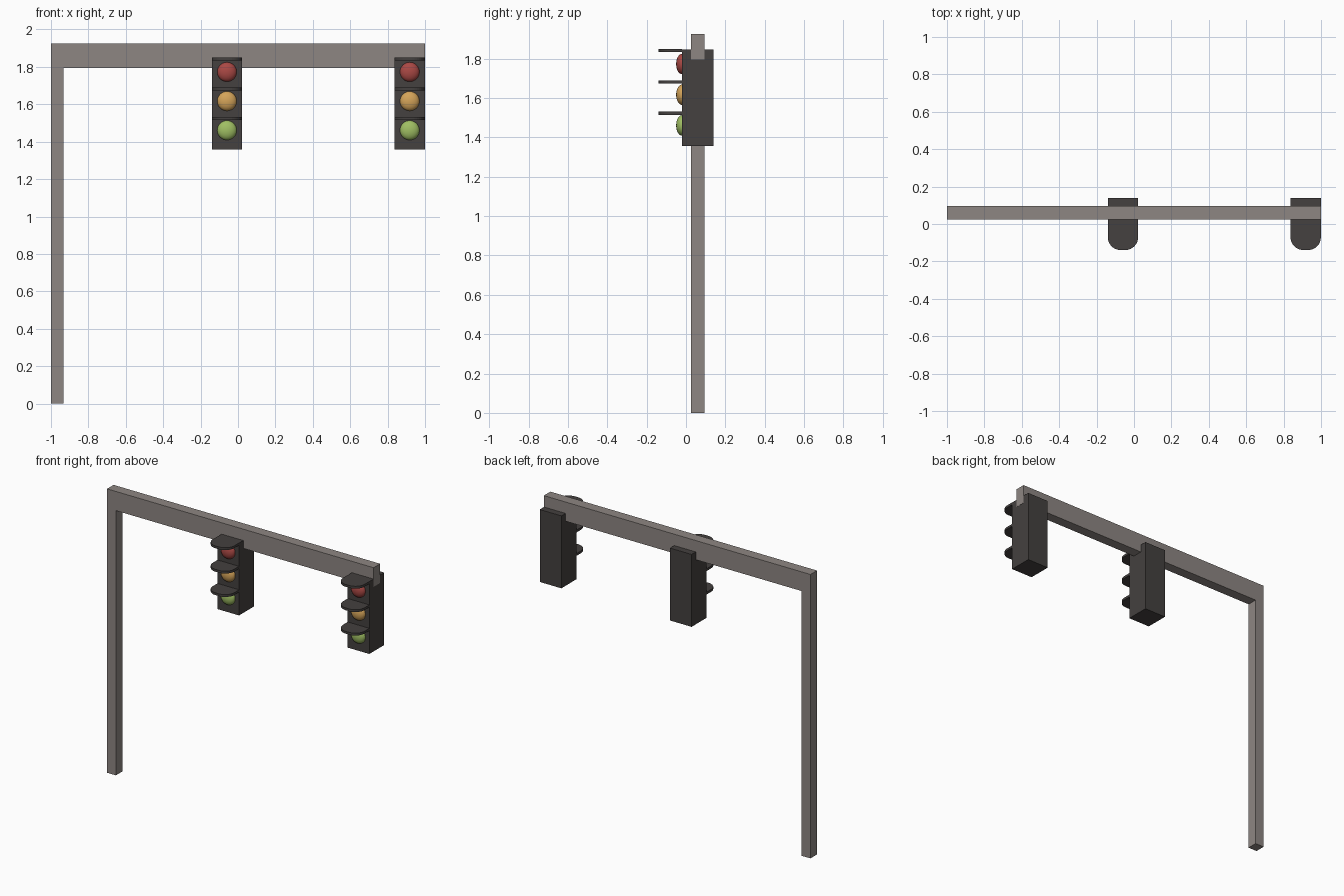
import bpy, bmesh
from math import sin, cos, pi

if "Cube" in bpy.data.objects:
    bpy.data.objects.remove(bpy.data.objects["Cube"], do_unlink=True)


def material(name, r, g, b):
    m = bpy.data.materials.new(name)
    m.use_nodes = True
    m.diffuse_color = (r, g, b, 1)
    bsdf = m.node_tree.nodes["Principled BSDF"]
    bsdf.inputs["Base Color"].default_value = (r, g, b, 1)
    bsdf.inputs["Roughness"].default_value = 0.8
    return m


GREY = material("warm_grey_steel", 0.27, 0.24, 0.225)
DARK = material("dark_housing", 0.058, 0.052, 0.05)
RED = material("red_lens", 0.40, 0.065, 0.058)
AMBER = material("amber_lens", 0.66, 0.37, 0.10)
GREEN = material("green_lens", 0.35, 0.52, 0.125)


def finish(bm, name, mat):
    bmesh.ops.recalc_face_normals(bm, faces=bm.faces)
    mesh = bpy.data.meshes.new(name)
    bm.to_mesh(mesh)
    bm.free()
    mesh.materials.append(mat)
    ob = bpy.data.objects.new(name, mesh)
    bpy.context.collection.objects.link(ob)
    return ob


def box(name, lo, hi, mat):
    bm = bmesh.new()
    bmesh.ops.create_cube(bm, size=1)
    for v in bm.verts:
        v.co = [(a + b) / 2 + c * (b - a) for a, b, c in zip(lo, hi, v.co)]
    return finish(bm, name, mat)


def visor(name, x, top):
    """Flat shelf with a rounded front edge."""
    half, radius, back, front, thick = 0.081, 0.068, -0.02, -0.139, 0.016
    outline = [(x + half, back), (x - half, back)]
    for side, start in ((-1, pi), (1, 1.5 * pi)):
        for i in range(9):
            a = start + i * pi / 16
            outline.append((x + side * (half - radius) + radius * cos(a),
                            front + radius + radius * sin(a)))
    bm = bmesh.new()
    face = bm.faces.new([bm.verts.new((px, py, top - thick)) for px, py in outline])
    ext = bmesh.ops.extrude_face_region(bm, geom=[face])
    for v in ext["geom"]:
        if isinstance(v, bmesh.types.BMVert):
            v.co.z += thick
    return finish(bm, name, DARK)


def lens(name, x, z, mat):
    """Shallow dome bulging from the housing front."""
    bm = bmesh.new()
    bmesh.ops.create_uvsphere(bm, u_segments=32, v_segments=16, radius=1)
    for v in bm.verts:
        v.co = (x + v.co.x * 0.052, -0.02 + v.co.y * 0.03, z + v.co.z * 0.052)
    ob = finish(bm, name, mat)
    for p in ob.data.polygons:
        p.use_smooth = True


# Post and overhead beam
box("post", (-1, 0.025, 0), (-0.934, 0.095, 1.795), GREY)
box("beam", (-1, 0.025, 1.795), (1, 0.095, 1.925), GREY)

# Two signal heads
for label, x in (("middle", -0.059), ("end", 0.918)):
    box(label + "_housing", (x - 0.081, -0.02, 1.357), (x + 0.081, 0.14, 1.848), DARK)
    for i, (colour, mat) in enumerate((("red", RED), ("amber", AMBER), ("green", GREEN))):
        visor(f"{label}_{colour}_visor", x, 1.849 - i * 0.159)
        lens(f"{label}_{colour}_lens", x, 1.773 - i * 0.156, mat)
